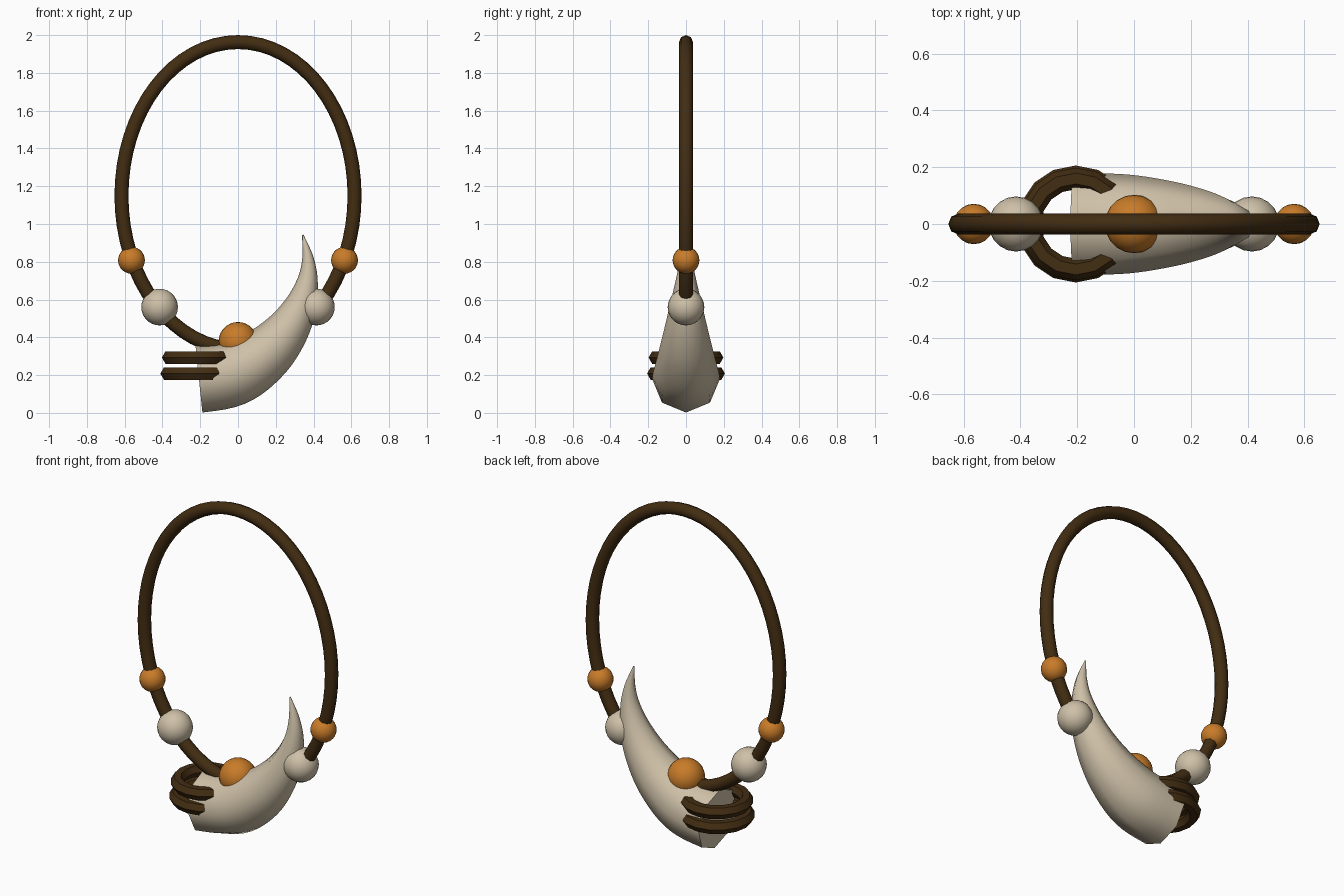
import bpy, bmesh, math
from mathutils import Vector

if "Cube" in bpy.data.objects:
    bpy.data.objects.remove(bpy.data.objects["Cube"])


def material(name, rgb):
    m = bpy.data.materials.new(name)
    m.diffuse_color = (*rgb, 1)
    m.use_nodes = True
    m.node_tree.nodes["Principled BSDF"].inputs["Base Color"].default_value = m.diffuse_color
    return m


BROWN = material("dark_leather", (0.055, 0.026, 0.006))
ORANGE = material("amber_orange", (0.58, 0.20, 0.022))
CREAM = material("bone_cream", (0.62, 0.53, 0.39))


def finish(bm, name, mat, angle=60):
    bmesh.ops.recalc_face_normals(bm, faces=bm.faces)
    mesh = bpy.data.meshes.new(name)
    bm.to_mesh(mesh)
    bm.free()
    mesh.materials.append(mat)
    ob = bpy.data.objects.new(name, mesh)
    bpy.context.collection.objects.link(ob)
    bpy.ops.object.select_all(action='DESELECT')
    bpy.context.view_layer.objects.active = ob
    ob.select_set(True)
    bpy.ops.object.shade_smooth_by_angle(angle=math.radians(angle))
    return ob


def sweep(name, mat, path, radii, sides, closed, side_axis, angle=60):
    """Sweep a regular polygon along a planar path; side_axis is the plane normal."""
    bm = bmesh.new()
    n, rings = len(path), []
    for i, p in enumerate(path):
        a = path[(i - 1) % n] if closed else path[max(i - 1, 0)]
        b = path[(i + 1) % n] if closed else path[min(i + 1, n - 1)]
        out = (b - a).normalized().cross(side_axis)
        rings.append([bm.verts.new(p + radii[i] * (out * math.cos(t) + side_axis * math.sin(t)))
                      for t in (2 * math.pi * k / sides for k in range(sides))])
    for i in range(n if closed else n - 1):
        r, s = rings[i], rings[(i + 1) % n]
        for k in range(sides):
            j = (k + 1) % sides
            bm.faces.new((r[k], r[j], s[j], s[k]))
    if not closed:
        bm.faces.new(rings[0])
        bm.faces.new(rings[-1])
    return finish(bm, name, mat, angle)


def ellipse(center, u, v, n):
    return [center + u * math.cos(2 * math.pi * i / n) + v * math.sin(2 * math.pi * i / n)
            for i in range(n)]


def bead(name, mat, x, z, r):
    bm = bmesh.new()
    bmesh.ops.create_uvsphere(bm, u_segments=20, v_segments=14, radius=r)
    bmesh.ops.translate(bm, verts=bm.verts, vec=(x, 0, z))
    finish(bm, name, mat)


Y, Z = Vector((0, 1, 0)), Vector((0, 0, 1))

# Oval neck cord
cord = ellipse(Vector((0, 0, 1.15)), Vector((0.617, 0, 0)), Vector((0, 0, 0.813)), 64)
sweep("neck_cord", BROWN, cord, [0.037] * 64, 8, True, Y)

# Curved tapering horn: x, z, radius control points smoothed by a spline
ctrl = [(-0.207, 0.181, 0.180), (-0.02, 0.213, 0.174), (0.135, 0.305, 0.150),
        (0.25, 0.425, 0.120), (0.328, 0.56, 0.088), (0.368, 0.70, 0.055),
        (0.370, 0.82, 0.030), (0.343, 0.943, 0.004)]
pts = [Vector(c) for c in ctrl]
pts = [2 * pts[0] - pts[1] + Vector((0, 0.024, 0))] + pts + [2 * pts[-1] - pts[-2]]
samples = []
for i in range(1, len(pts) - 2):
    p0, p1, p2, p3 = pts[i - 1:i + 3]
    for s in range(5):
        t = s / 5
        samples.append(0.5 * (2 * p1 + (p2 - p0) * t + (2 * p0 - 5 * p1 + 4 * p2 - p3) * t * t
                              + (3 * p1 - p0 - 3 * p2 + p3) * t ** 3))
samples.append(pts[-2])
sweep("horn", CREAM, [Vector((s.x, 0, s.y)) for s in samples],
      [s.z for s in samples], 8, False, Y)

# Leather wraps around the horn base
for i, (z, major) in enumerate(((0.293, 0.160), (0.208, 0.168))):
    loop = ellipse(Vector((-0.205, 0, z)), Vector((major, 0, 0)), Vector((0, major, 0)), 16)
    sweep(f"horn_wrap_{i + 1}", BROWN, loop, [0.038] * 16, 6, True, Z, 35)

# Beads on the cord
for side, label in ((-1, "left"), (1, "right")):
    bead(f"{label}_amber_bead", ORANGE, side * 0.564, 0.808, 0.071)
    bead(f"{label}_bone_bead", CREAM, side * 0.415, 0.56, 0.097)
bead("center_amber_bead", ORANGE, 0, 0.378, 0.103)
